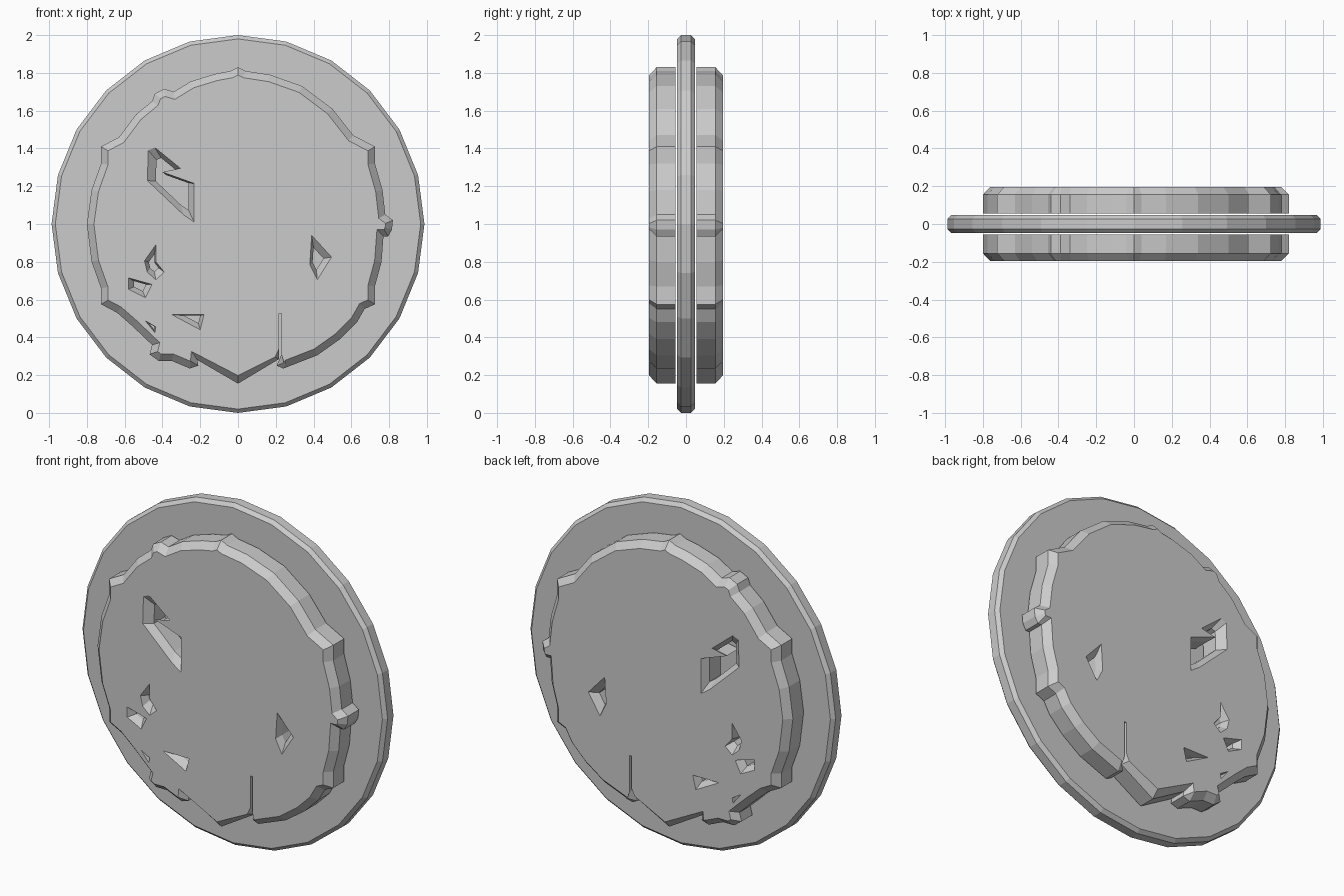
import bpy, bmesh
from math import radians
from mathutils import Vector
from mathutils.geometry import tessellate_polygon

if "Cube" in bpy.data.objects:
    bpy.data.objects.remove(bpy.data.objects["Cube"])

FACE, SHOULDER, BASE = 0.195, 0.155, 0.055   # plate depths from the middle
CHAMFER = 0.037

# Outer silhouette of the raised plate (x, z[, own chamfer]), clockwise from the top
OUTLINE = [
    (0, 1.83), (0.04, 1.81), (0.17, 1.79), (0.34, 1.73), (0.50, 1.61),
    (0.61, 1.47), (0.725, 1.41), (0.725, 1.32), (0.765, 1.18), (0.78, 1.05),
    (0.82, 1.02), (0.815, 0.97), (0.795, 0.935), (0.77, 0.935), (0.76, 0.80),
    (0.725, 0.67), (0.725, 0.575), (0.67, 0.55), (0.63, 0.48), (0.54, 0.39),
    (0.42, 0.305), (0.24, 0.235), (0.205, 0.25),
    (0.23, 0.31, 0), (0.23, 0.525, 0), (0.217, 0.525, 0), (0.217, 0.34, 0),
    (0.217, 0.285, 0.02),
    (0, 0.155), (-0.215, 0.28), (-0.21, 0.25), (-0.255, 0.235), (-0.35, 0.275),
    (-0.42, 0.275), (-0.468, 0.31), (-0.455, 0.36), (-0.56, 0.46),
    (-0.64, 0.53), (-0.725, 0.575), (-0.725, 0.66), (-0.775, 0.80),
    (-0.80, 1.0), (-0.775, 1.18), (-0.725, 1.32), (-0.725, 1.41),
    (-0.63, 1.46), (-0.54, 1.58), (-0.455, 1.65), (-0.44, 1.69),
    (-0.39, 1.715), (-0.34, 1.70), (-0.25, 1.755), (-0.12, 1.795), (-0.04, 1.81),
]

# Cut-outs: outline at the face, point the walls slope towards, amount of slope
HOLES = [
    ([(-0.475, 1.39), (-0.44, 1.405), (-0.305, 1.295), (-0.40, 1.275),
      (-0.232, 1.215), (-0.232, 1.01), (-0.29, 1.05), (-0.48, 1.23)], (-0.33, 1.22), 0.3),
    ([(-0.435, 0.89), (-0.495, 0.805), (-0.48, 0.745), (-0.435, 0.705),
      (-0.39, 0.745), (-0.435, 0.80)], (-0.45, 0.79), 0.5),
    ([(-0.58, 0.715), (-0.455, 0.68), (-0.49, 0.61), (-0.58, 0.655)], (-0.52, 0.68), 0.5),
    ([(-0.35, 0.52), (-0.18, 0.52), (-0.20, 0.44)], (-0.22, 0.51), 0.5),
    ([(-0.49, 0.487), (-0.435, 0.455), (-0.44, 0.425)], (-0.45, 0.46), 0.5),
    ([(0.39, 0.94), (0.495, 0.825), (0.42, 0.705), (0.38, 0.785)], (0.41, 0.81), 0.5),
]


def inset(points):
    """Move a clockwise outline inwards with limited mitres."""
    result = []
    for i, p in enumerate(points):
        here = Vector(p[:2])
        a = (here - Vector(points[i - 1][:2])).normalized()
        b = (Vector(points[(i + 1) % len(points)][:2]) - here).normalized()
        na, nb = Vector((a.y, -a.x)), Vector((b.y, -b.x))
        m = (na + nb).normalized()
        amount = p[2] if len(p) > 2 else CHAMFER
        result.append(here + m * amount * min(1 / max(m.dot(na), 0.1), 1.5))
    return result


def make_plate(name, side):
    # Each loop has a ring on the face, at the shoulder and at the base
    loops = [(inset(OUTLINE), [Vector(p[:2]) for p in OUTLINE])]
    for pts, focus, f in HOLES:
        pts = [Vector(p) for p in pts]
        loops.append((pts, [p.lerp(Vector(focus), f) for p in pts]))
    bm = bmesh.new()
    caps = ([], [])
    for top, low in loops:
        rings = [[bm.verts.new((p.x, side * y, p.y)) for p in ring]
                 for ring, y in ((top, FACE), (low, SHOULDER), (low, BASE))]
        for r, s in zip(rings, rings[1:]):
            for i in range(len(r)):
                bm.faces.new((r[i - 1], r[i], s[i], s[i - 1]))
        caps[0].append(rings[0])
        caps[1].append(rings[2])
    # Flat front and back with the cut-outs left open
    for cap in caps:
        flat = [v for loop in cap for v in loop]
        tris = tessellate_polygon([[Vector((v.co.x, v.co.z, 0)) for v in loop] for loop in cap])
        for t in tris:
            if len(set(t)) == 3:
                vs = [flat[i] for i in t]
                if bm.faces.get(vs) is None:
                    bm.faces.new(vs)
    bmesh.ops.recalc_face_normals(bm, faces=bm.faces)
    mesh = bpy.data.meshes.new(name)
    bm.to_mesh(mesh)
    bm.free()
    bpy.context.collection.objects.link(bpy.data.objects.new(name, mesh))


# Central disc with a chamfered rim
bpy.ops.mesh.primitive_cylinder_add(vertices=24, radius=1, depth=0.094,
                                    location=(0, 0, 1), rotation=(radians(90), 0, 0))
disc = bpy.context.object
disc.name = "central_disc"
disc.scale.x = 0.987
bevel = disc.modifiers.new("rim_chamfer", 'BEVEL')
bevel.width = 0.02
bevel.segments = 1
bevel.limit_method = 'ANGLE'

# Matching raised plates on both faces
make_plate("front_plate", -1)
make_plate("back_plate", 1)
